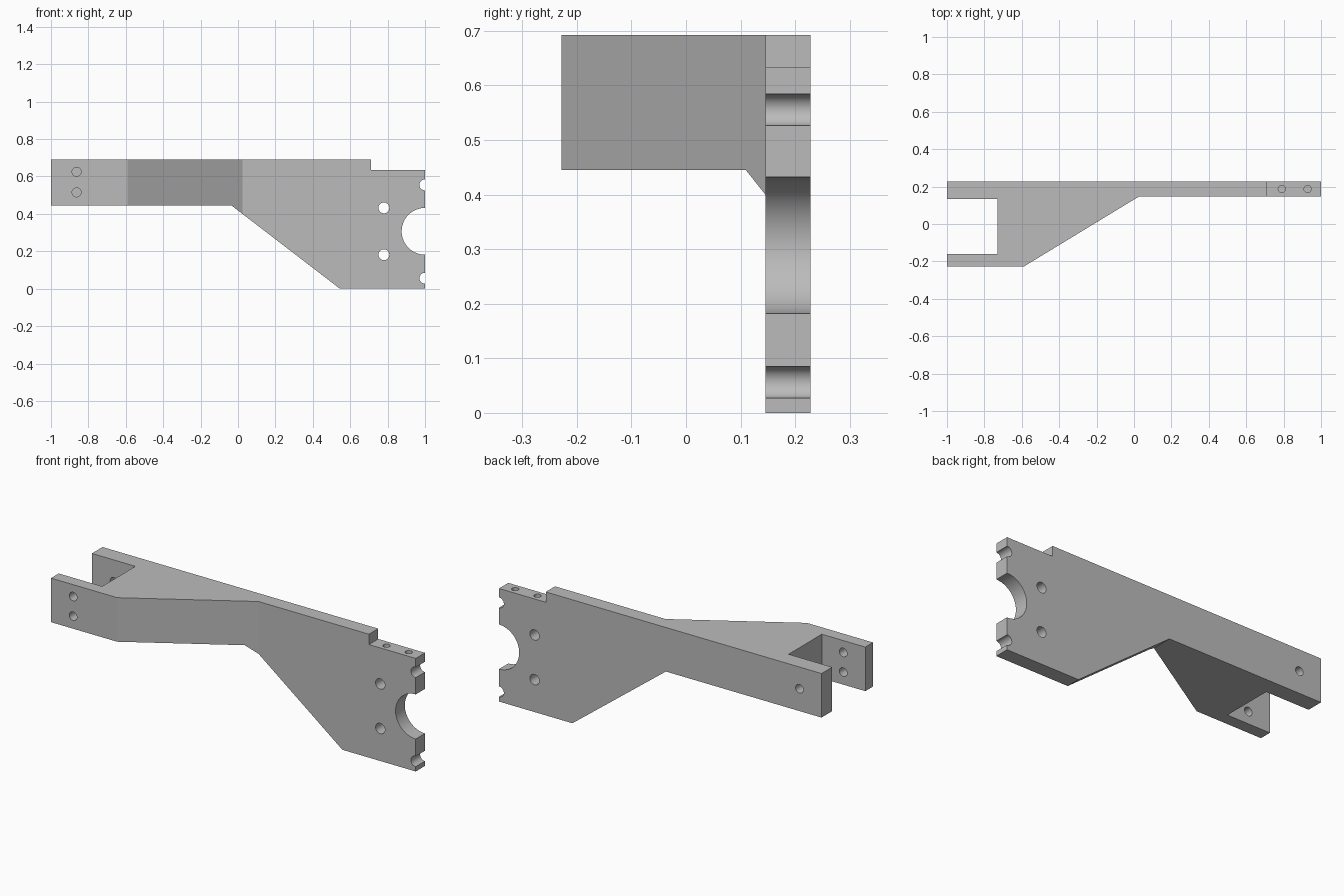
import bpy
import bmesh
from math import radians
from mathutils import Matrix, Vector

cube = bpy.data.objects.get("Cube")
if cube:
    bpy.data.objects.remove(cube, do_unlink=True)

grey = bpy.data.materials.new("plain_grey")
grey.use_nodes = True
grey.diffuse_color = (0.5, 0.5, 0.5, 1)
grey.node_tree.nodes["Principled BSDF"].inputs["Base Color"].default_value = (0.5, 0.5, 0.5, 1)


def add_object(name, bm):
    bmesh.ops.recalc_face_normals(bm, faces=bm.faces[:])
    mesh = bpy.data.meshes.new(name)
    bm.to_mesh(mesh)
    bm.free()
    mesh.materials.append(grey)
    obj = bpy.data.objects.new(name, mesh)
    bpy.context.collection.objects.link(obj)
    return obj


def prism(name, points, direction):
    """Extrude a closed outline along a direction."""
    bm = bmesh.new()
    face = bm.faces.new([bm.verts.new(p) for p in points])
    new = bmesh.ops.extrude_face_region(bm, geom=[face])["geom"]
    moved = [g for g in new if isinstance(g, bmesh.types.BMVert)]
    bmesh.ops.translate(bm, verts=moved, vec=Vector(direction))
    return add_object(name, bm)


def drill(name, centre, radius, depth, along_y=True, segments=48):
    bm = bmesh.new()
    turn = Matrix.Rotation(radians(90), 4, "X") if along_y else Matrix()
    bmesh.ops.create_cone(bm, cap_ends=True, segments=segments, radius1=radius,
                          radius2=radius, depth=depth,
                          matrix=Matrix.Translation(centre) @ turn)
    return add_object(name, bm)


def combine(target, tool, operation):
    """Apply a boolean and discard its tool."""
    tool.hide_render = True
    mod = target.modifiers.new("shape", "BOOLEAN")
    mod.operation, mod.object, mod.solver = operation, tool, "EXACT"
    bpy.context.view_layer.objects.active = target
    bpy.ops.object.modifier_apply(modifier=mod.name)
    bpy.data.objects.remove(tool, do_unlink=True)


# Plan outline: long plate, tapered web and forked end
plan = [(-1, 0.228), (1, 0.228), (1, 0.146), (0.025, 0.146), (-0.59, -0.228),
        (-1, -0.228), (-1, -0.16), (-0.73, -0.16), (-0.73, 0.134), (-1, 0.134)]
bracket = prism("bracket", [(x, y, -0.1) for x, y in plan], (0, 0, 1))

# Side outline: straight arm, sloped underside, deep end plate and top step
side = [(-1.1, 0.692), (0.71, 0.692), (0.71, 0.634), (1.1, 0.634), (1.1, 0),
        (0.545, 0), (-0.035, 0.445), (-1.1, 0.445)]
outline = prism("side_outline", [(x, -0.5, z) for x, z in side], (0, 1, 0))
combine(bracket, outline, "INTERSECT")

# Motor opening on the plate end
combine(bracket, drill("end_opening", (1, 0.187, 0.307), 0.125, 0.3, segments=96), "DIFFERENCE")

# Plate holes and half-round edge notches
for x, z in [(0.78, 0.432), (0.78, 0.182), (0.999, 0.555), (0.999, 0.056)]:
    combine(bracket, drill("plate_hole", (x, 0.187, z), 0.029, 0.3), "DIFFERENCE")

# Fork holes: a pair in the front arm, a single one in the back arm
for y, z in [(-0.195, 0.625), (-0.195, 0.515), (0.18, 0.57)]:
    combine(bracket, drill("fork_hole", (-0.863, y, z), 0.024, 0.2), "DIFFERENCE")

# Blind holes down into the top step
for x in (0.79, 0.928):
    combine(bracket, drill("step_hole", (x, 0.187, 0.634), 0.019, 0.25, along_y=False), "DIFFERENCE")

bpy.ops.object.select_all(action="DESELECT")
bracket.select_set(True)
bpy.context.view_layer.objects.active = bracket
bpy.ops.object.shade_smooth_by_angle(angle=radians(25))
